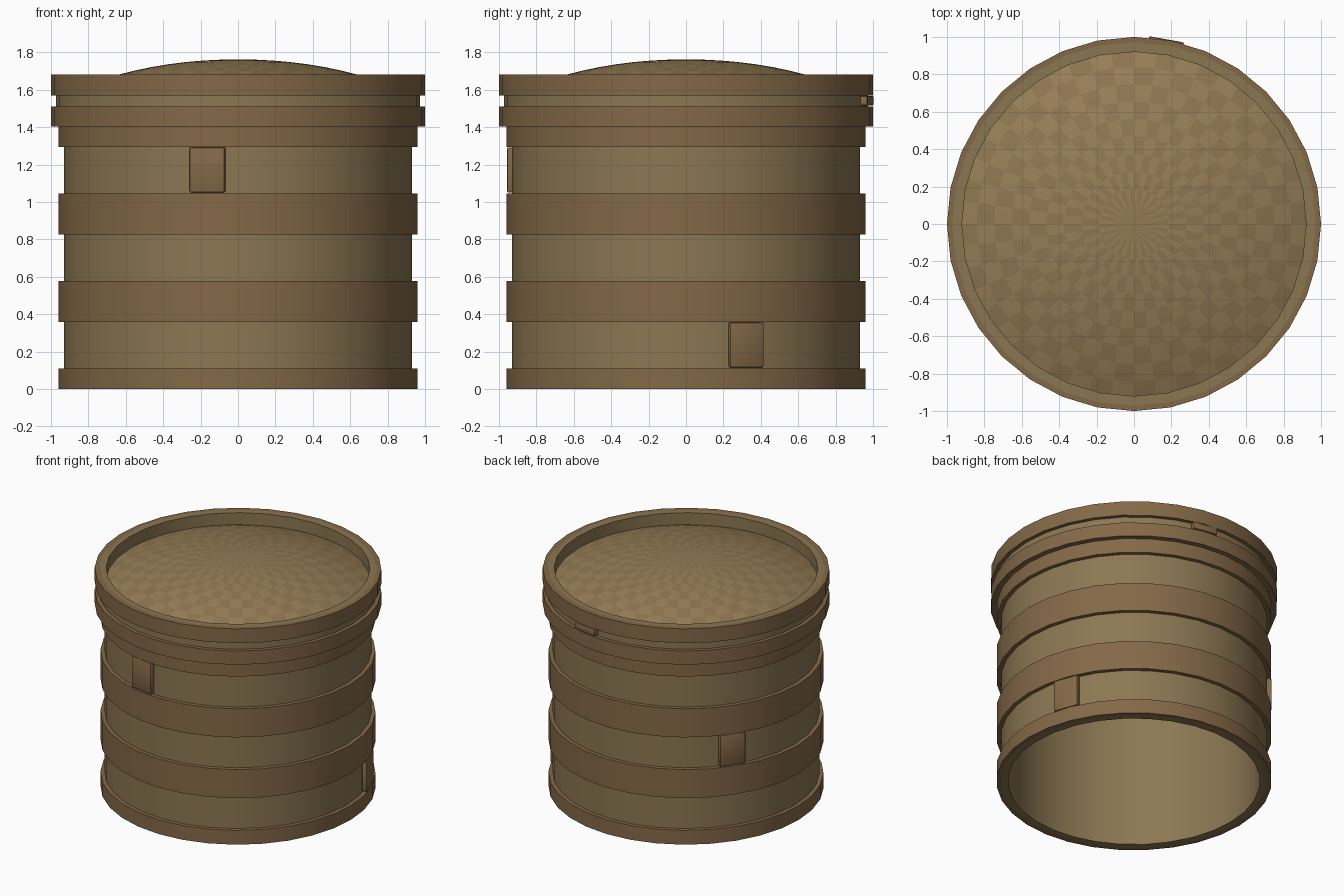
import bpy, bmesh, math
from mathutils import Matrix

if "Cube" in bpy.data.objects:
    bpy.data.objects.remove(bpy.data.objects["Cube"])

SIDES = 32


def material(name, rgb):
    m = bpy.data.materials.new(name)
    m.diffuse_color = (*rgb, 1)
    m.use_nodes = True
    m.node_tree.nodes["Principled BSDF"].inputs["Base Color"].default_value = m.diffuse_color
    return m


WALL = material("pale_bamboo", (0.26, 0.185, 0.085))
BAND = material("dark_bamboo", (0.23, 0.14, 0.063))
WEAVE_A = material("weave_light", (0.31, 0.21, 0.095))
WEAVE_B = material("weave_dark", (0.27, 0.18, 0.08))


def finish(name, bm, mats):
    bmesh.ops.recalc_face_normals(bm, faces=bm.faces)
    me = bpy.data.meshes.new(name)
    bm.to_mesh(me)
    bm.free()
    ob = bpy.data.objects.new(name, me)
    bpy.context.collection.objects.link(ob)
    for m in mats:
        me.materials.append(m)
    bpy.ops.object.select_all(action='DESELECT')
    bpy.context.view_layer.objects.active = ob
    ob.select_set(True)
    bpy.ops.object.shade_smooth_by_angle(angle=math.radians(30))
    return ob


def ring(name, r_in, r_out, z0, z1, mat):
    """Hollow hoop with a rectangular cross-section."""
    bm = bmesh.new()
    profile = [(r_in, z0), (r_out, z0), (r_out, z1), (r_in, z1)]
    loops = []
    for i in range(SIDES):
        a = 2 * math.pi * i / SIDES
        loops.append([bm.verts.new((r * math.cos(a), r * math.sin(a), z)) for r, z in profile])
    for i in range(SIDES):
        p, q = loops[i], loops[(i + 1) % SIDES]
        for k in range(4):
            n = (k + 1) % 4
            bm.faces.new((p[k], q[k], q[n], p[n]))
    return finish(name, bm, [mat])


def tag(name, angle, r_mid, z0, z1, thick, bevel):
    """Small bevelled joining plate facing outward at the given angle."""
    a = math.radians(angle)
    bm = bmesh.new()
    m = (Matrix.Rotation(a, 4, 'Z') @ Matrix.Translation((r_mid, 0, (z0 + z1) / 2))
         @ Matrix.Diagonal((thick, 0.19, z1 - z0, 1)))
    bmesh.ops.create_cube(bm, size=1, matrix=m)
    bmesh.ops.bevel(bm, geom=bm.edges[:], offset=bevel, segments=2, affect='EDGES', profile=0.5)
    return finish(name, bm, [BAND])


# three stacked basket tiers, each with a bottom and top hoop and a plate
H = 0.468
for i, angle in enumerate((20, 145, 260)):
    z = i * H
    ring(f"tier_wall_{i + 1}", 0.88, 0.93, z, z + H, WALL)
    ring(f"tier_bottom_hoop_{i + 1}", 0.92, 0.96, z, z + 0.11, BAND)
    ring(f"tier_top_hoop_{i + 1}", 0.92, 0.96, z + H - 0.11, z + H, BAND)
    tag(f"tier_plate_{i + 1}", angle, 0.938, z + 0.115, z + H - 0.112, 0.036, 0.008)

# lid frame
ring("lid_wall", 0.92, 0.972, 1.404, 1.68, WALL)
ring("lid_bottom_hoop", 0.96, 1.0, 1.404, 1.51, BAND)
ring("lid_top_hoop", 0.96, 1.0, 1.57, 1.68, BAND)
tag("lid_plate", 80, 0.98, 1.515, 1.567, 0.045, 0.008)

# woven domed lid panel: alternating strips in rings and sectors
SECTORS, RINGS, R = 48, 10, 0.935
bm = bmesh.new()
centre = bm.verts.new((0, 0, 1.762))
rows = []
for j in range(1, RINGS + 1):
    r = R * j / RINGS
    z = 1.762 - 0.178 * (r / 0.93) ** 2.1
    rows.append([bm.verts.new((r * math.cos(2 * math.pi * s / SECTORS),
                               r * math.sin(2 * math.pi * s / SECTORS), z))
                 for s in range(SECTORS)])
for s in range(SECTORS):
    t = (s + 1) % SECTORS
    bm.faces.new((centre, rows[0][s], rows[0][t])).material_index = s % 2
    for j in range(RINGS - 1):
        f = bm.faces.new((rows[j][s], rows[j + 1][s], rows[j + 1][t], rows[j][t]))
        f.material_index = (s + j + 1) % 2
dome = finish("woven_lid_panel", bm, [WEAVE_A, WEAVE_B])
if dome.data.polygons[0].normal.z < 0:
    dome.data.flip_normals()
